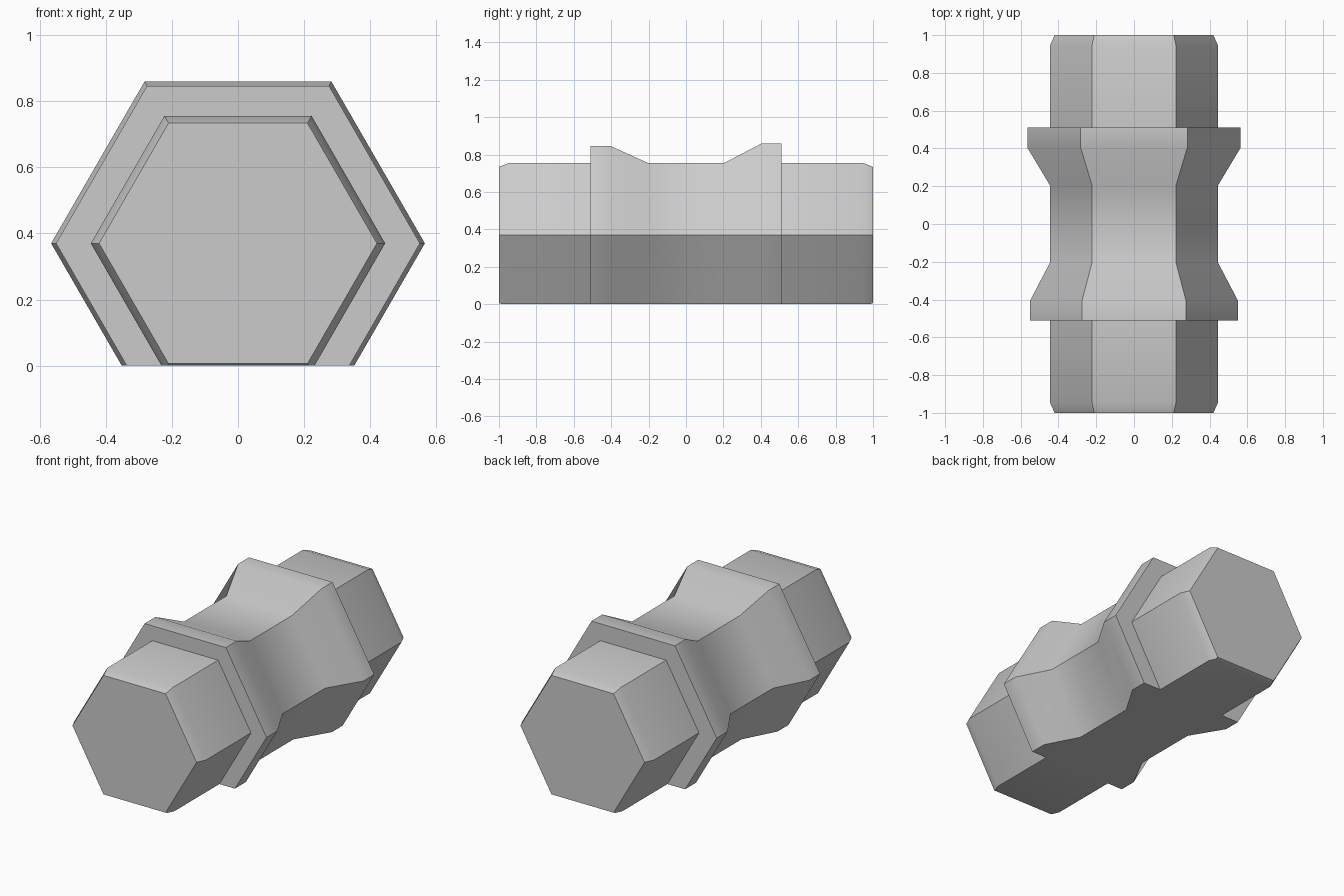
import bpy
import bmesh
from math import cos, sin, pi, radians

cube = bpy.data.objects.get("Cube")
if cube:
    bpy.data.objects.remove(cube, do_unlink=True)

SIDES = 6
AXIS_Z = 0.37

# Plain grey
grey = bpy.data.materials.new("grey")
grey.use_nodes = True
colour = (0.6, 0.6, 0.6, 1)
grey.diffuse_color = colour
grey.node_tree.nodes["Principled BSDF"].inputs["Base Color"].default_value = colour

# Profile along the bar: (y, corner radius)
BAR, TIP, FRONT_RIM, BACK_RIM = 0.445, 0.42, 0.55, 0.565
profile = [
    (-1, TIP), (-0.945, BAR), (-0.51, BAR),
    (-0.51, FRONT_RIM), (-0.405, FRONT_RIM), (-0.205, BAR),
    (0.205, BAR), (0.405, BACK_RIM), (0.51, BACK_RIM),
    (0.51, BAR), (0.945, BAR), (1, TIP),
]

# Hexagonal rings joined into a closed bar
bm = bmesh.new()
rings = []
for y, r in profile:
    angles = [2 * pi * i / SIDES for i in range(SIDES)]
    rings.append([bm.verts.new((r * cos(a), y, AXIS_Z + r * sin(a))) for a in angles])
for near, far in zip(rings, rings[1:]):
    for i in range(SIDES):
        j = (i + 1) % SIDES
        bm.faces.new((near[i], near[j], far[j], far[i]))
bm.faces.new(rings[0])
bm.faces.new(rings[-1])

# Flat underside
geom = bm.verts[:] + bm.edges[:] + bm.faces[:]
cut = bmesh.ops.bisect_plane(bm, geom=geom, plane_co=(0, 0, 0),
                             plane_no=(0, 0, 1), clear_inner=True)
rim = [e for e in cut["geom_cut"] if isinstance(e, bmesh.types.BMEdge)]
bmesh.ops.contextual_create(bm, geom=rim)
bmesh.ops.recalc_face_normals(bm, faces=bm.faces[:])

mesh = bpy.data.meshes.new("hexagonal_bar")
bm.to_mesh(mesh)
bm.free()
mesh.materials.append(grey)
bar = bpy.data.objects.new("hexagonal_bar", mesh)
bpy.context.collection.objects.link(bar)

# Soft ramps, crisp corners
bpy.context.view_layer.objects.active = bar
bar.select_set(True)
bpy.ops.object.shade_smooth_by_angle(angle=radians(35))
